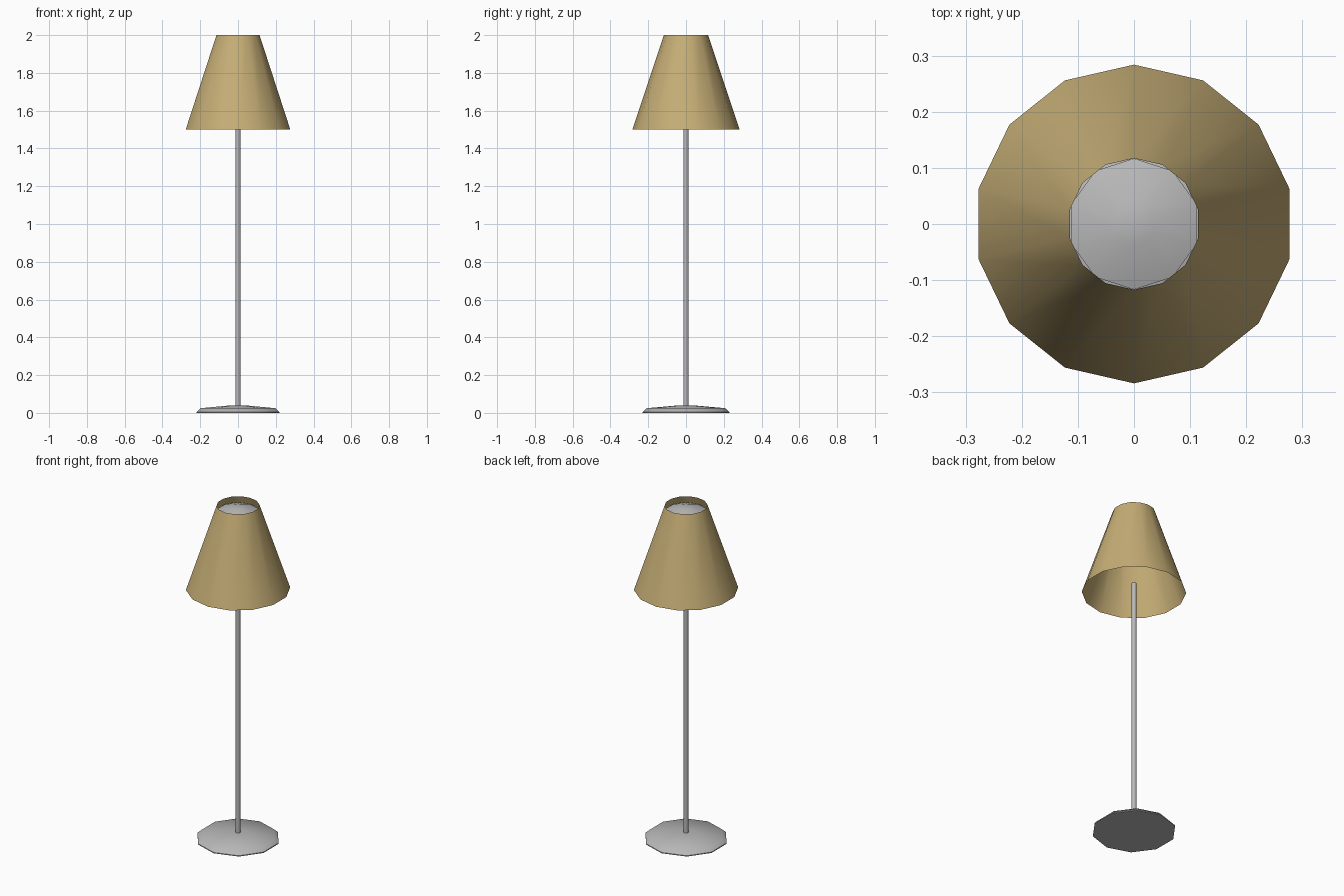
import bpy
import bmesh
from math import cos, sin, pi, radians

cube = bpy.data.objects.get("Cube")
if cube:
    bpy.data.objects.remove(cube, do_unlink=True)


def material(name, rgb):
    mat = bpy.data.materials.new(name)
    mat.use_nodes = True
    color = (*rgb, 1.0)
    mat.diffuse_color = color
    mat.node_tree.nodes["Principled BSDF"].inputs["Base Color"].default_value = color
    return mat


def lathe(name, profile, sides, mat, capped=True):
    """Turn a bottom-to-top (radius, height) profile, one corner on +y."""
    bm = bmesh.new()
    rings = []
    for radius, z in profile:
        angles = [pi / 2 + 2 * pi * i / sides for i in range(sides)]
        rings.append([bm.verts.new((radius * cos(a), radius * sin(a), z)) for a in angles])
    for low, high in zip(rings, rings[1:]):
        for i in range(sides):
            j = (i + 1) % sides
            bm.faces.new((low[i], low[j], high[j], high[i]))
    if capped:
        bm.faces.new(rings[0][::-1])
        bm.faces.new(rings[-1])
    mesh = bpy.data.meshes.new(name)
    bm.to_mesh(mesh)
    bm.free()
    mesh.materials.append(mat)
    obj = bpy.data.objects.new(name, mesh)
    bpy.context.collection.objects.link(obj)
    bpy.ops.object.select_all(action="DESELECT")
    obj.select_set(True)
    bpy.context.view_layer.objects.active = obj
    bpy.ops.object.shade_smooth_by_angle(angle=radians(40))
    return obj


metal = material("grey metal", (0.48, 0.48, 0.48))
fabric = material("tan fabric", (0.56, 0.42, 0.18))

# Weighted foot with a bevelled rim and slightly domed top
lathe("base", [(0.23, 0), (0.23, 0.005), (0.207, 0.025), (0.038, 0.04)], 10, metal)

# Slim upright
lathe("pole", [(0.014, 0.03), (0.014, 1.555)], 10, metal)

# Shallow domed cap inside the top opening of the shade
lathe("shade_cap", [(0.117, 1.95), (0.117, 1.963), (0.038, 1.992)], 10, metal)

# Open thin conical shade
lathe("shade", [(0.284, 1.5), (0.117, 2.0)], 14, fabric, capped=False)
